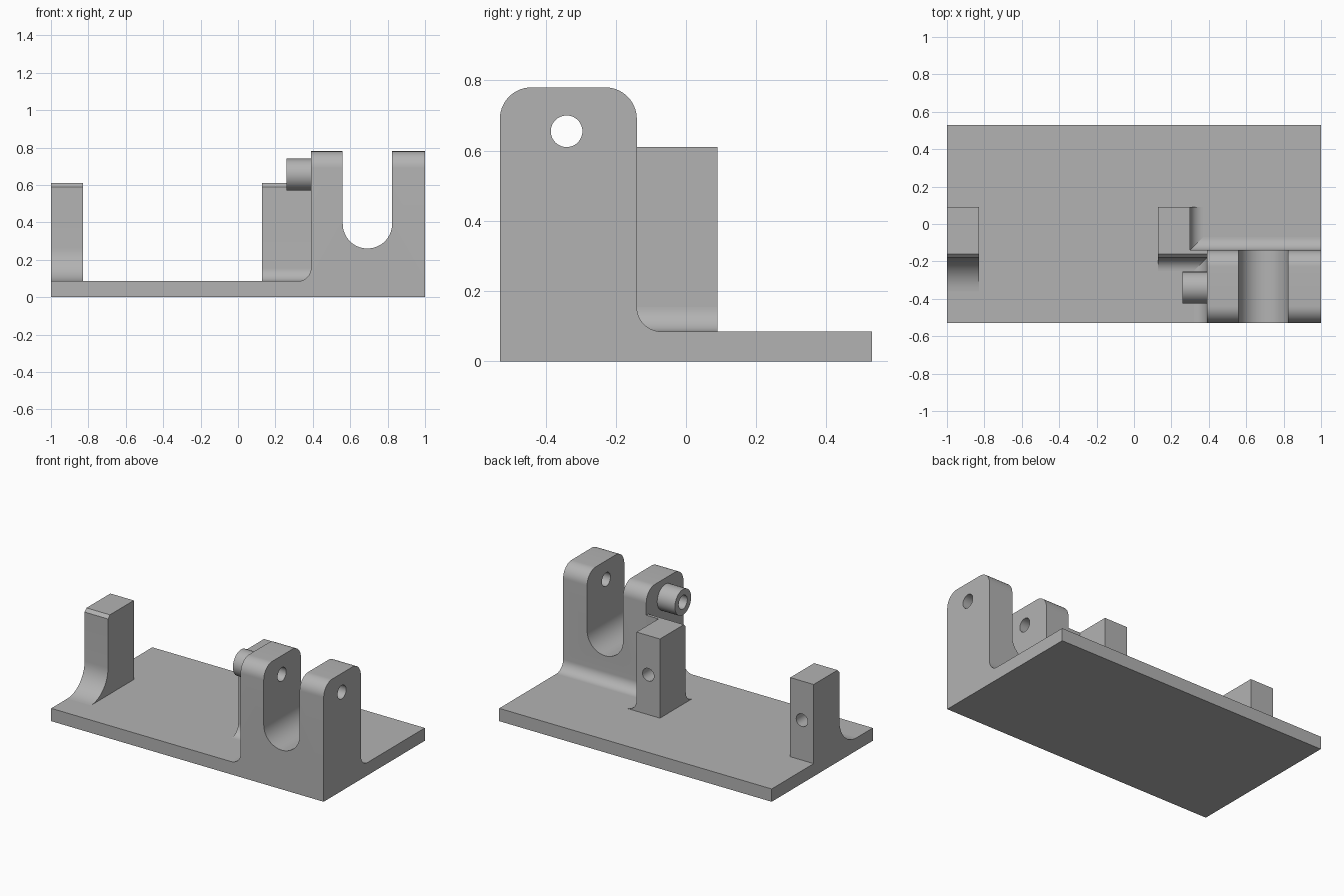
import bpy, bmesh
from math import radians, sin, cos
from mathutils import Vector

cube = bpy.data.objects.get("Cube")
if cube:
    bpy.data.objects.remove(cube)

grey = bpy.data.materials.new("light grey")
grey.use_nodes = True
grey.diffuse_color = (0.45, 0.45, 0.45, 1)
grey.node_tree.nodes["Principled BSDF"].inputs["Base Color"].default_value = grey.diffuse_color

T = 0.085            # plate thickness
R = 0.07             # small fillet
FRONT, BACK = -0.53, 0.53
YOKE_X, YOKE_BACK = 0.39, -0.14
POST_FRONT, POST_BACK, POST_TOP = -0.18, 0.09, 0.61
PIN = (-0.34, 0.655)  # pin axis in y, z


def arc(cx, cz, r, a0, a1, n=14):
    angles = [radians(a0 + (a1 - a0) * i / n) for i in range(n + 1)]
    return [(cx + r * cos(a), cz + r * sin(a)) for a in angles]


def prism(name, profile, axis, lo, hi):
    """Extrude a closed 2D profile: (y, z) along x, or (x, z) along y."""
    def place(p, d):
        return Vector((d, p[0], p[1])) if axis == "x" else Vector((p[0], d, p[1]))
    bm = bmesh.new()
    face = bm.faces.new([bm.verts.new(place(p, lo)) for p in profile])
    out = bmesh.ops.extrude_face_region(bm, geom=[face])["geom"]
    moved = [v for v in out if isinstance(v, bmesh.types.BMVert)]
    bmesh.ops.translate(bm, verts=moved, vec=place((0, 0), hi - lo))
    bmesh.ops.recalc_face_normals(bm, faces=bm.faces)
    mesh = bpy.data.meshes.new(name)
    bm.to_mesh(mesh)
    bm.free()
    mesh.materials.append(grey)
    obj = bpy.data.objects.new(name, mesh)
    bpy.context.collection.objects.link(obj)
    return obj


def activate(obj):
    bpy.ops.object.select_all(action="DESELECT")
    obj.select_set(True)
    bpy.context.view_layer.objects.active = obj


def cut(obj, cutter):
    mod = obj.modifiers.new("cut", "BOOLEAN")
    mod.operation, mod.solver, mod.object = "DIFFERENCE", "EXACT", cutter
    activate(obj)
    bpy.ops.object.modifier_apply(modifier=mod.name)
    bpy.data.objects.remove(cutter)


def circle(c, r):
    return arc(c[0], c[1], r, 0, 352.5, 47)


def front_fillet(r):
    return arc(POST_FRONT - r, T + r, r, -90, 0)


def back_fillet():
    return arc(YOKE_BACK + R, T + R, R, 180, 270)


chamfered_top = [(POST_FRONT, POST_TOP - 0.02), (POST_FRONT + 0.02, POST_TOP)]

# Base plate
parts = [prism("base_plate", [(FRONT, 0), (BACK, 0), (BACK, T), (FRONT, T)], "x", -1, 1)]

# Yoke with rounded top, rear fillet, U slot and pin hole
top, corner = 0.78, 0.09
yoke = prism("yoke", [(FRONT, T)]
             + arc(FRONT + corner, top - corner, corner, 180, 90)
             + arc(YOKE_BACK - corner, top - corner, corner, 90, 0)
             + back_fillet(), "x", YOKE_X, 1)
slot_x, slot_r = 0.692, 0.132
cut(yoke, prism("slot_cutter", arc(slot_x, 0.26 + slot_r, slot_r, 180, 360, 32)
                + [(slot_x + slot_r, 1), (slot_x - slot_r, 1)], "y", -1, 0.2))
cut(yoke, prism("pin_cutter", circle(PIN, 0.045), "x", 0.2, 1.2))
parts.append(yoke)

# Hollow boss on the side of the yoke
boss = prism("pin_boss", circle(PIN, 0.085), "x", 0.26, YOKE_X)
cut(boss, prism("pin_cutter", circle(PIN, 0.045), "x", 0.1, 0.6))
parts.append(boss)

# Posts with a curved front foot and a blind hole in the back
for name, x0, x1, r in (("right_post", -1, -0.828, 0.18), ("centre_post", 0.128, 0.30, R)):
    post = prism(name, front_fillet(r) + chamfered_top
                 + [(POST_BACK, POST_TOP), (POST_BACK, T)], "x", x0, x1)
    cut(post, prism("hole_cutter", circle(((x0 + x1) / 2, 0.35), 0.042), "y", -0.06, 0.2))
    parts.append(post)

# Web joining the centre post to the yoke
parts.append(prism("web", front_fillet(R) + chamfered_top
                   + [(YOKE_BACK, POST_TOP)] + back_fillet(), "x", 0.30, YOKE_X))

# Fillets along the foot of the yoke and the side of the centre post
parts.append(prism("yoke_side_fillet", arc(YOKE_X - R, T + R, R, -90, 0)
                   + [(YOKE_X, T)], "y", FRONT, POST_FRONT))
parts.append(prism("post_side_fillet", arc(0.30 + R, T + R, R, 180, 270)
                   + [(0.30, T)], "y", YOKE_BACK, POST_BACK))

for part in parts:
    activate(part)
    bpy.ops.object.shade_smooth_by_angle(angle=radians(30))
